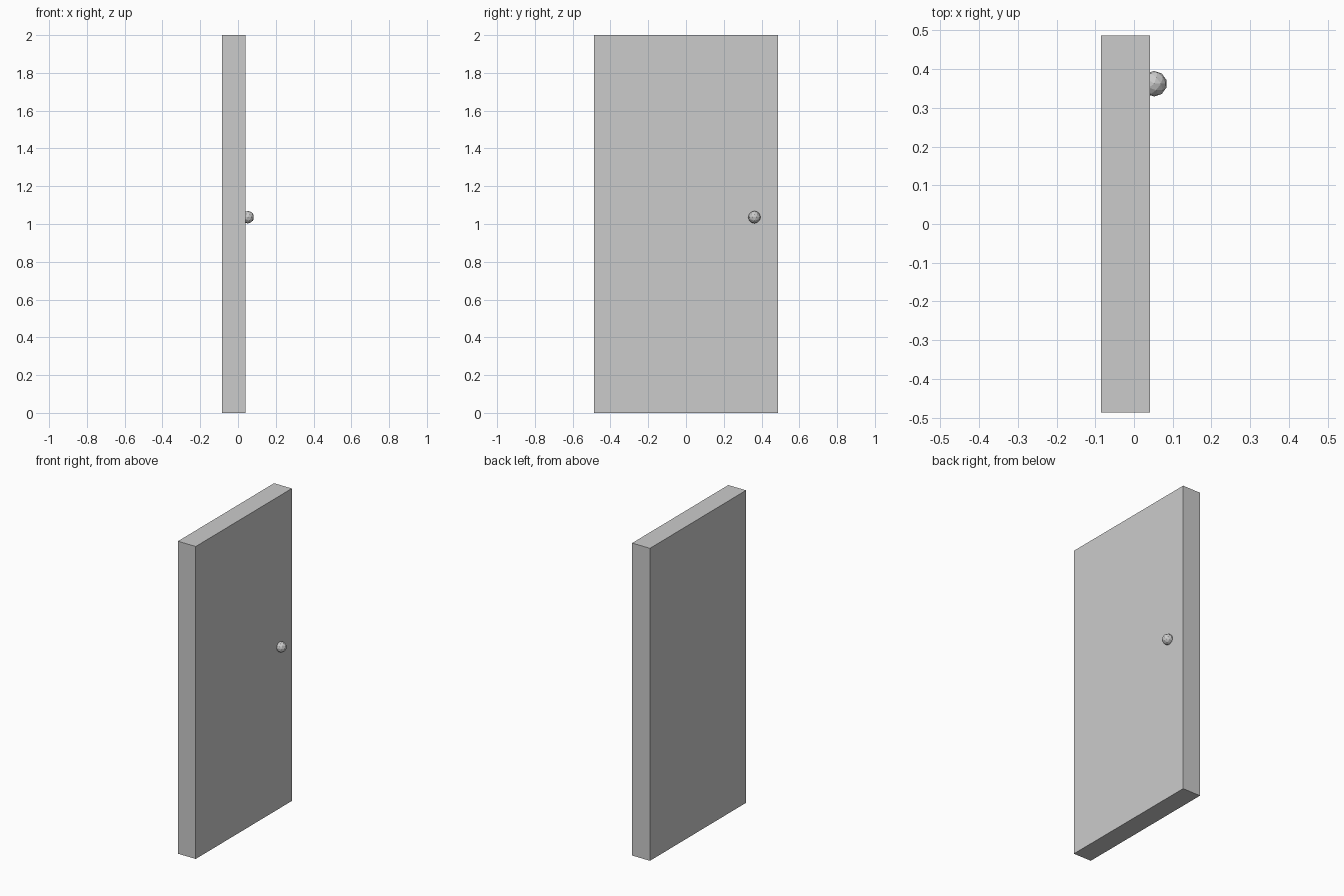
import bpy

if "Cube" in bpy.data.objects:
    bpy.data.objects.remove(bpy.data.objects["Cube"])

# Door slab
x0, x1, half_w, height = -0.085, 0.041, 0.486, 2.0
bpy.ops.mesh.primitive_cube_add(size=1, location=((x0 + x1) / 2, 0, height / 2))
door = bpy.context.object
door.name = "door_panel"
door.scale = (x1 - x0, 2 * half_w, height)
bpy.ops.object.transform_apply(location=False, rotation=False, scale=True)

# Faceted knob, partly sunk into the +x face
bpy.ops.mesh.primitive_ico_sphere_add(subdivisions=2, radius=0.033,
                                      location=(0.052, 0.362, 1.036))
knob = bpy.context.object
knob.name = "door_knob"
bpy.ops.object.shade_flat()
